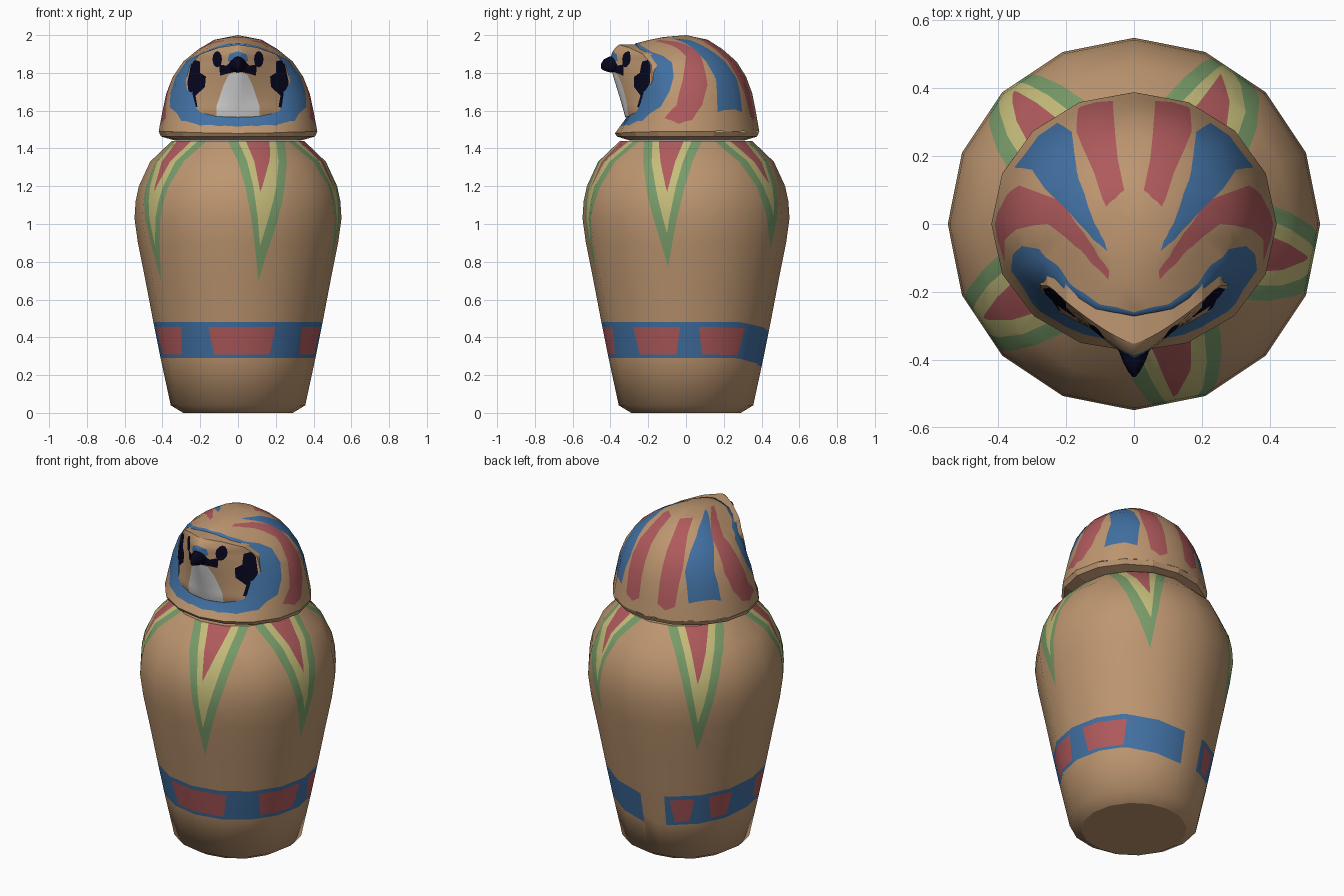
import bpy, bmesh, math
from mathutils import Vector

if "Cube" in bpy.data.objects:
    bpy.data.objects.remove(bpy.data.objects["Cube"])

COLOURS = {"clay": (.51, .305, .162), "red": (.43, .102, .107), "blue": (.053, .162, .361),
           "green": (.188, .328, .141), "yellow": (.558, .503, .195),
           "black": (.002, .002, .014), "white": (.68, .68, .68)}
NAMES = list(COLOURS)
MATS = []
for n, c in COLOURS.items():
    m = bpy.data.materials.new(n)
    m.diffuse_color = (*c, 1)
    m.use_nodes = True
    m.node_tree.nodes["Principled BSDF"].inputs["Base Color"].default_value = m.diffuse_color
    MATS.append(m)
RAD = math.radians


# ---------- helpers ----------
def interp(table, x):
    if x <= table[0][0]:
        return table[0][1]
    for (x0, y0), (x1, y1) in zip(table, table[1:]):
        if x <= x1:
            return y0 + (y1 - y0) * (x - x0) / (x1 - x0)
    return table[-1][1]


def facet(a):
    """Radius factor that turns a circle into a 16-gon."""
    return math.cos(math.pi / 16) / math.cos(a % (math.pi / 8) - math.pi / 16)


def inside(p, poly):
    hit = False
    for (x0, y0), (x1, y1) in zip(poly, poly[1:] + poly[:1]):
        if (y0 > p.y) != (y1 > p.y) and p.x < x0 + (x1 - x0) * (p.y - y0) / (y1 - y0):
            hit = not hit
    return hit


def mirror(poly):
    return [(-x, y) for x, y in poly]


def sym(half):
    return half + [(-x, y) for x, y in reversed(half) if abs(x) > 1e-4]


def cut(bm, poly):
    """Cut the flat pattern along the edges of a polygon."""
    for a, b in zip(poly, poly[1:] + poly[:1]):
        a, b = Vector((*a, 0)), Vector((*b, 0))
        d = b - a
        if d.length < 1e-5:
            continue
        lo = (min(a.x, b.x) - 1e-4, min(a.y, b.y) - 1e-4)
        hi = (max(a.x, b.x) + 1e-4, max(a.y, b.y) + 1e-4)
        geom = set()
        for f in bm.faces:
            xs = [v.co.x for v in f.verts]
            ys = [v.co.y for v in f.verts]
            if max(xs) >= lo[0] and min(xs) <= hi[0] and max(ys) >= lo[1] and min(ys) <= hi[1]:
                geom.update([f, *f.edges, *f.verts])
        if geom:
            bmesh.ops.bisect_plane(bm, geom=list(geom), dist=1e-5, plane_co=a,
                                   plane_no=Vector((-d.y, d.x, 0)).normalized())


def finish(bm, name, pivot, smooth=True, normals=None):
    bm.normal_update()
    for f in bm.faces:
        f.smooth = smooth
        if f.normal.dot(f.calc_center_median() - Vector(pivot)) < 0:
            f.normal_flip()
    me = bpy.data.meshes.new(name)
    bm.to_mesh(me)
    bm.free()
    for m in MATS:
        me.materials.append(m)
    if normals:
        me.normals_split_custom_set_from_vertices(normals)
    ob = bpy.data.objects.new(name, me)
    bpy.context.collection.objects.link(ob)
    return ob


def build(name, bm, layers, warp, pivot, eps=None, keep=None, skirt=0):
    """Cut and colour a flat pattern, then wrap it into shape."""
    if keep:
        cut(bm, keep)
        out = [f for f in bm.faces if not inside(f.calc_center_median(), keep)]
        bmesh.ops.delete(bm, geom=out, context='FACES')
    for poly, _ in layers:
        cut(bm, poly)
    for f in bm.faces:
        c = f.calc_center_median()
        for poly, col in layers:
            if inside(c, poly):
                f.material_index = NAMES.index(col)
    normals = [] if eps else None
    for v in bm.verts:
        a, b = v.co.x, v.co.y
        v.co = warp(a, b, True)
        if eps:
            ea, eb = eps
            n = (warp(a + ea, b, False) - warp(a - ea, b, False)).cross(
                warp(a, b + eb, False) - warp(a, b - eb, False)).normalized()
            normals.append(n if n.dot(v.co - Vector(pivot)) > 0 else -n)
    if skirt:
        rim = [e for e in bm.edges if e.is_boundary]
        for e in rim:
            e.smooth = False
        new = bmesh.ops.extrude_edge_only(bm, edges=rim)["geom"]
        for g in new:
            if isinstance(g, bmesh.types.BMVert):
                g.co.y += skirt
            elif isinstance(g, bmesh.types.BMFace):
                g.material_index = 0
    return finish(bm, name, pivot, True, normals)


def grid(us, vs):
    bm = bmesh.new()
    rows = [[bm.verts.new((u, v, 0)) for u in us] for v in vs]
    for r0, r1 in zip(rows, rows[1:]):
        for i in range(len(us) - 1):
            bm.faces.new((r0[i], r0[i + 1], r1[i + 1], r1[i]))
    return bm


def loft(rings, name, pivot, col, smooth):
    bm = bmesh.new()
    rows = [[bm.verts.new(p) for p in r] for r in rings]
    n = len(rows[0])
    for r0, r1 in zip(rows, rows[1:]):
        for i in range(n):
            bm.faces.new((r0[i], r0[(i + 1) % n], r1[(i + 1) % n], r1[i]))
    bm.faces.new(rows[-1])
    for f in bm.faces:
        f.material_index = NAMES.index(col)
    return finish(bm, name, pivot, smooth)


# ---------- jar body: pattern is (angle, height) ----------
PROFILE = [(0, .29), (.04, .356), (.3, .412), (.48, .448), (.7, .49), (.9, .53), (1.03, .548),
           (1.12, .542), (1.2, .525), (1.33, .465), (1.44, .35)]


def body_warp(u, v, faceted):
    v = min(max(v, 0), 1.44)
    r = interp(PROFILE, v) * (facet(u) if faceted else 1)
    return Vector((r * math.cos(u), r * math.sin(u), v))


def pendant(top, tip, tip_z, half):
    left, right = [], []
    for z in (1.44, 1.38, 1.33, 1.2, 1.03):
        if z > tip_z + .05:
            f = (z - tip_z) / (1.44 - tip_z)
            c, w = RAD(tip + (top - tip) * f), half * f / interp(PROFILE, z)
            left.append((c - w, z))
            right.append((c + w, z))
    return left + [(RAD(tip), tip_z)] + right[::-1]


body_layers = []
for top, tip, z in ((-72, -77, .7), (-13, -11, .77), (53, 60, .86), (-225, -228, .75), (-146, -148, .7)):
    body_layers += [(pendant(top, tip, z, .165), "green"),
                    (pendant(top, tip, z + .18, .11), "yellow"),
                    (pendant(top, tip, max(1.17, z + .35), .068), "red")]
SAG = [(-251, -.04), (-210, -.02), (-180, 0), (40, 0), (90, -.05)]     # band droops at the back
body_layers.append(([(RAD(u), .29 + d) for u, d in SAG] +
                    [(RAD(u), .48 + d) for u, d in reversed(SAG)], "blue"))
for a, b in ((-111, -63), (-40, -4), (9, 45), (-247, -229), (-218, -199), (-173, -133)):
    d0, d1 = interp(SAG, a), interp(SAG, b)
    body_layers.append(([(RAD(a + 3), .31 + d0), (RAD(b - 3), .31 + d1),
                         (RAD(b), .455 + d1), (RAD(a), .455 + d0)], "red"))
build("jar_body", grid([RAD(-270 + i * 11.25) for i in range(33)], [p[0] for p in PROFILE]),
      body_layers, body_warp, (0, 0, .9), eps=(.05, .04))
for name, z, r in (("jar_base", 0, .29), ("jar_mouth", 1.44, .35)):
    bm = bmesh.new()
    bmesh.ops.create_circle(bm, cap_ends=True, segments=16, radius=r)
    bmesh.ops.translate(bm, verts=bm.verts, vec=(0, 0, z))
    finish(bm, name, (0, 0, .9), False)

# ---------- lid hood: pattern is a disc of seven rings around the crown ----------
SIDE = [(0, 2), (.3, 1.975), (.5, 1.925), (.69, 1.86), (.82, 1.78), (.905, 1.69), (.955, 1.59), (1, 1.49)]
FRONT = [(0, 2), (.3, 1.99), (.5, 1.975), (.7, 1.955), (.64, 1.9), (.66, 1.7), (.8, 1.57), (.97, 1.48)]


def hood_warp(a, b, faceted):
    rho, th = math.hypot(a, b), math.atan2(b, a)
    k = min(int(rho), 6)
    t = rho - k
    w = max(0, -math.sin(th)) ** 3
    s, z = [(1 - w) * (SIDE[k][i] * (1 - t) + SIDE[k + 1][i] * t) +
            w * (FRONT[k][i] * (1 - t) + FRONT[k + 1][i] * t) for i in (0, 1)]
    s *= facet(th) if faceted else 1
    return Vector((.42 * s * math.cos(th), .388 * s * math.sin(th), z))


def polar(pts):
    return [(r * math.cos(RAD(a)), r * math.sin(RAD(a))) for a, r in pts]


surround = polar([(-90, 6.6), (-75, 6.6), (-58, 6.6), (-40, 6.4), (-22, 5.7), (-15, 4.9), (-12, 4),
                  (-16, 3.1), (-30, 2.7), (-50, 2.75), (-70, 2.8), (-90, 2.85)])
side_red = polar([(-18, 6.3), (-8, 5.6), (-3, 4.2), (-1, 3.2), (0, 2.55), (-27, 1.65), (-67, 1.8),
                  (-64, 1.5), (-23, 1.2), (19, 2.3), (20, 4.5), (14, 5.6), (5, 6.4), (-6, 6.6)])
side_blue = polar([(27, 6), (30, 4.2), (22, 2.8), (-14, 1.15), (-48, .93), (-31, .83), (41, 2.1),
                   (52, 3), (58, 4.2), (55, 6)])
back_red = polar([(66, 6.2), (60, 4), (54, 1.9), (34, .8), (75, .9), (77, 2.1), (80, 4), (81, 6.2), (74, 6.5)])
hood_layers = [(sym(surround), "blue")]
for poly, col in ((side_red, "red"), (side_blue, "blue"), (back_red, "red")):
    hood_layers += [(poly, col), (mirror(poly), col)]

bm = bmesh.new()
N = 32
rings = [[bm.verts.new((k * math.cos(i * math.tau / N), k * math.sin(i * math.tau / N), 0))
          for i in range(N)] for k in range(1, 8)]
crown = bm.verts.new((0, 0, 0))
for i in range(N):
    j = (i + 1) % N
    bm.faces.new((crown, rings[0][i], rings[0][j]))
    for r0, r1 in zip(rings, rings[1:]):
        bm.faces.new((r0[i], r1[i], r1[j], r0[j]))
build("lid_hood", bm, hood_layers, hood_warp, (0, 0, 1.65), eps=(.25, .25))

# lid underside
edge = [hood_warp(7 * math.cos(i * math.tau / 16), 7 * math.sin(i * math.tau / 16), True) for i in range(16)]
loft([edge] + [[(p.x * s, p.y * s, z) for p in edge] for s, z in ((.97, 1.463), (.8, 1.443))],
     "lid_underside", (0, 0, 1.65), "clay", False)

# ---------- bird face: pattern is its front view ----------
RIDGE = [(1.56, -.32), (1.65, -.345), (1.78, -.385), (1.84, -.4), (1.9, -.395), (1.935, -.375), (1.955, -.345)]


def face_warp(x, z, faceted):
    t = min(max((z - 1.6) / .25, 0), 1)
    return Vector((x, interp(RIDGE, z) + (1 - t) * 1.5 * x * x + t * 1.15 * abs(x) ** 1.2, z))


outline = sym([(0, 1.565), (.14, 1.57), (.22, 1.6), (.265, 1.67), (.277, 1.76), (.255, 1.84),
               (.2, 1.9), (.1, 1.935), (0, 1.95)])
cheek = [(.228, 1.868), (.25, 1.84), (.268, 1.75), (.257, 1.66), (.232, 1.615), (.215, 1.62),
         (.225, 1.68), (.175, 1.725), (.17, 1.78), (.2, 1.8), (.2, 1.86)]
eye = [(.11 + .025 * math.cos(i * math.tau / 12), 1.872 + .043 * math.sin(i * math.tau / 12)) for i in range(12)]
face_layers = [
    (sym([(0, 1.81), (.05, 1.79), (.075, 1.74), (.115, 1.62), (.115, 1.56), (0, 1.555)]), "white"),
    (sym([(0, 1.915), (.045, 1.9), (.055, 1.865), (.03, 1.85), (0, 1.85)]), "blue"),
    (sym([(0, 1.885), (.03, 1.87), (.06, 1.838), (.1, 1.845), (.095, 1.785), (.06, 1.795), (0, 1.81)]), "black")]
for poly in (cheek, eye):
    face_layers += [(poly, "black"), (mirror(poly), "black")]
build("bird_face", grid([-.3 + i * .025 for i in range(25)], [1.55 + i * .0205 for i in range(21)]),
      face_layers, face_warp, (0, 0, 1.7), keep=outline, skirt=.1)

# beak: short hooked taper
loft([[(rx * math.cos(i * math.tau / 12), y, zc + rz * math.sin(i * math.tau / 12)) for i in range(12)]
      for y, zc, rx, rz in ((-.36, 1.84, .05, .042), (-.405, 1.845, .033, .042),
                            (-.435, 1.842, .017, .03), (-.45, 1.836, .004, .012))],
     "beak", (0, -.39, 1.84), "black", True)
